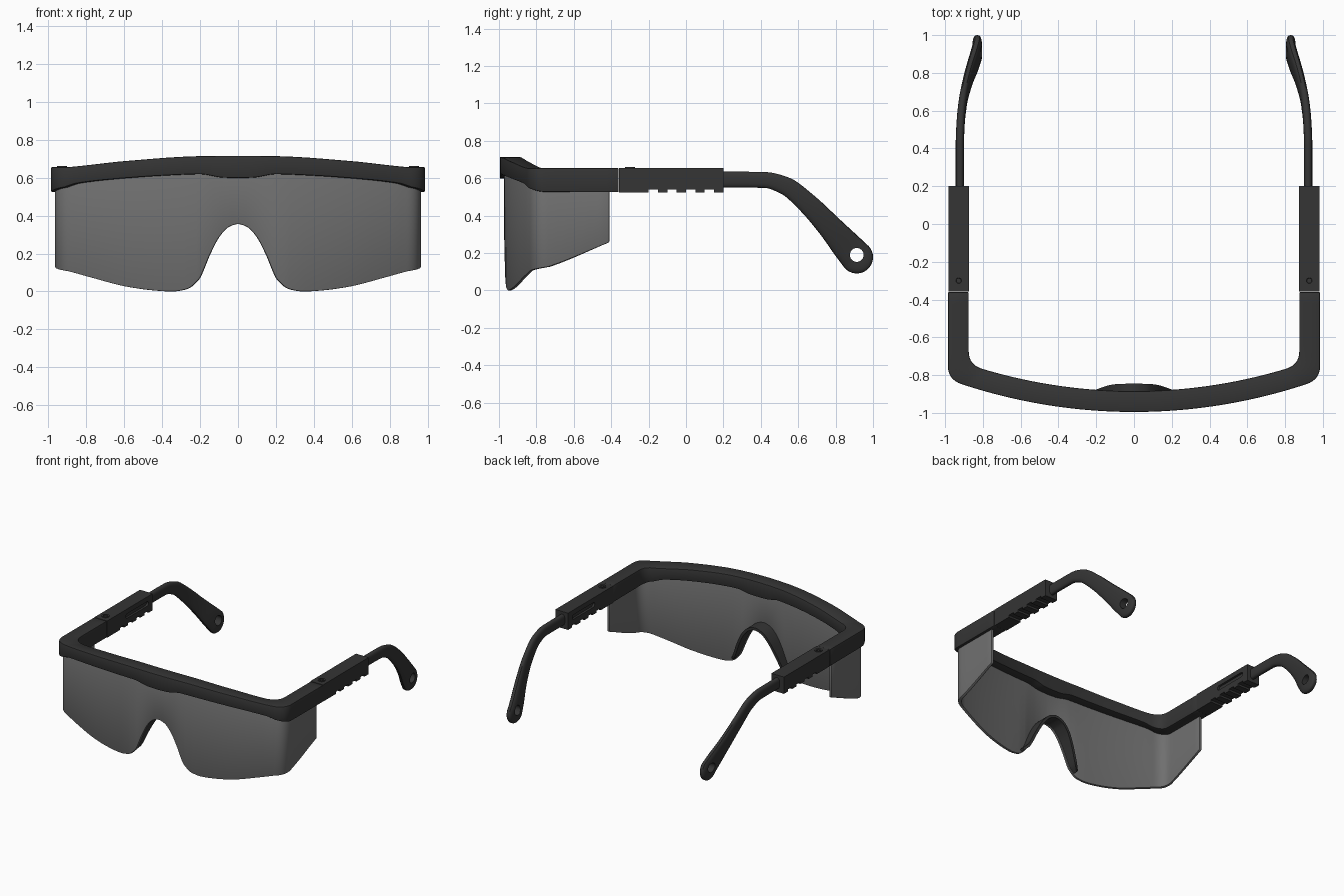
import bpy, bmesh, math
from mathutils import Vector

if "Cube" in bpy.data.objects:
    bpy.data.objects.remove(bpy.data.objects["Cube"])


def curve(pts, t):
    """Smooth monotone interpolation of (t, value) pairs."""
    if t <= pts[0][0]:
        return pts[0][1]
    if t >= pts[-1][0]:
        return pts[-1][1]
    n = len(pts)
    s = [(pts[i + 1][1] - pts[i][1]) / (pts[i + 1][0] - pts[i][0]) for i in range(n - 1)]

    def slope(i):
        if i == 0:
            return 0.0
        if i == n - 1:
            return s[-1]
        a, b = s[i - 1], s[i]
        return 0.0 if a * b <= 0 else 2 * a * b / (a + b)
    i = max(k for k in range(n - 1) if pts[k][0] <= t)
    w = pts[i + 1][0] - pts[i][0]
    u = (t - pts[i][0]) / w
    return ((2*u**3 - 3*u*u + 1) * pts[i][1] + (u**3 - 2*u*u + u) * w * slope(i)
            + (3*u*u - 2*u**3) * pts[i + 1][1] + (u**3 - u*u) * w * slope(i + 1))


def material(name, c):
    m = bpy.data.materials.new(name)
    m.diffuse_color = (c, c, c, 1)
    m.use_nodes = True
    m.node_tree.nodes["Principled BSDF"].inputs["Base Color"].default_value = m.diffuse_color
    return m


DARK = material("dark_plastic", 0.035)
TINT = material("tinted_lens", 0.16)


def loft(name, rings, mat, start=True, end=True):
    """Skin closed rings of points into one object."""
    bm = bmesh.new()
    vs = [[bm.verts.new(p) for p in r] for r in rings]
    k = len(rings[0])
    for a, b in zip(vs, vs[1:]):
        for i in range(k):
            bm.faces.new((a[i], a[(i + 1) % k], b[(i + 1) % k], b[i]))
    if start:
        bm.faces.new(vs[0])
    if end:
        bm.faces.new(vs[-1])
    bmesh.ops.recalc_face_normals(bm, faces=bm.faces)
    me = bpy.data.meshes.new(name)
    bm.to_mesh(me)
    bm.free()
    ob = bpy.data.objects.new(name, me)
    bpy.context.collection.objects.link(ob)
    me.materials.append(mat)
    return ob


def finish(ob, cutter=None, bevel=0.0):
    """Cut, mirror, soften edges, apply and shade."""
    if cutter:
        cutter.hide_render = True
        m = ob.modifiers.new("cut", 'BOOLEAN')
        m.object, m.operation, m.solver = cutter, 'DIFFERENCE', 'EXACT'
    m = ob.modifiers.new("mirror", 'MIRROR')
    m.use_clip = True
    if bevel:
        m = ob.modifiers.new("bevel", 'BEVEL')
        m.width, m.segments = bevel, 2
        m.limit_method, m.angle_limit = 'ANGLE', math.radians(50)
    bpy.ops.object.select_all(action='DESELECT')
    ob.select_set(True)
    bpy.context.view_layer.objects.active = ob
    bpy.ops.object.convert(target='MESH')
    bpy.ops.object.shade_smooth_by_angle(angle=math.radians(35))
    if cutter:
        bpy.data.objects.remove(cutter)


# Plan outline shared by brow frame and lens, inset by d
R = 2.9


def arc_y(x, d):
    return R - 0.995 - math.sqrt((R - d) ** 2 - x * x)


def outline(d, y_end, n=70):
    """Right half of the U outline as (t, x, y): front t<0.915, corner to 1, then side."""
    cx = 0.985 - d
    cy = arc_y(cx, d)
    r = 0.07
    x0, y1 = cx - r, cy + r
    pts = [(0.915 * i / n, x0 * i / n, arc_y(x0 * i / n, d)) for i in range(n + 1)]
    a, b, c = Vector((x0, arc_y(x0, d))), Vector((cx, cy)), Vector((cx, y1))
    for i in range(1, 9):
        u = i / 8
        p = a * (1 - u) ** 2 + b * 2 * u * (1 - u) + c * u * u
        pts.append((0.915 + 0.085 * u, p.x, p.y))
    for i in range(1, 7):
        y = y1 + (y_end - y1) * i / 6
        pts.append((1 + (y_end + 0.775) * i / 6, cx, y))
    return pts


TOP = [(0, .715), (.2, .713), (.6, .687), (.85, .66), (.91, .655), (1.5, .655)]
LOW = [(0, .598), (.08, .6), (.2, .618), (.35, .613), (.6, .597), (.85, .57),
       (.93, .545), (1, .527), (1.5, .525)]
LENS = [(0, .355), (.05, .34), (.1, .29), (.15, .2), (.2, .085), (.21, .067), (.28, .012),
        (.36, 0), (.45, .005), (.6, .025), (.8, .075), (.93, .11), (1, .127), (1.365, .258)]


def wall(name, d0, d1, y_end, low, top, mat):
    rings = []
    for (t, x, y), (_, xi, yi) in zip(outline(d0, y_end), outline(d1, y_end)):
        a, b = low(t), top(t)
        rings.append([(x, y, a), (x, y, b), (xi, yi, b), (xi, yi, a)])
    return loft(name, rings, mat, start=False)


# Brow frame and wraparound lens
finish(wall("brow_frame", 0, .11, -.36, lambda t: curve(LOW, t), lambda t: curve(TOP, t), DARK),
       bevel=.006)
finish(wall("lens", .021, .041, -.41, lambda t: curve(LENS, t),
            lambda t: curve(LOW, t) + .02, TINT), bevel=.004)

# Nose flange running along the lens arch
rings = []
for i in range(33):
    x = .24 * i / 32
    z = curve(LENS, x)
    s = (curve(LENS, x + .004) - curve(LENS, abs(x - .004))) / .008
    nx, nz = -s / math.hypot(s, 1) * .02, .02 / math.hypot(s, 1)
    yf = arc_y(x, .03)
    yb = curve([(0, -.845), (.08, -.848), (.2, -.885), (.24, -.915)], x)
    rings.append([(x, yf, z), (x, yb, z), (x + nx, yb, z + nz), (x + nx, yf, z + nz)])
finish(loft("nose_flange", rings, DARK, start=False))

# Hinge block with ratchet teeth below and a slot on the inner face
prof = [(.2, .655), (-.358, .655), (-.358, .525), (-.2, .525), (-.2, .541)]
for k in range(4):
    y = -.15 + .1 * k
    prof += [(y, .541), (y, .525), (y + .05, .525)]
    if k < 3:
        prof.append((y + .05, .541))
block = loft("arm_block", [[(x, y, z) for y, z in prof] for x in (.873, .982)], DARK)
slot = []
for i in range(16):
    a = math.pi * (i + .5) / 8
    slot.append((.01 + .018 * math.cos(a) + math.copysign(.12, math.cos(a)), .6 + .018 * math.sin(a)))
finish(block, loft("slot_cutter", [[(x, y, z) for y, z in slot] for x in (.85, .89)], DARK))

# Hinge screw with recessed head
finish(loft("hinge_screw", [[(.928 + r * math.cos(a * math.pi / 12), -.3 + r * math.sin(a * math.pi / 12), z)
                             for a in range(24)]
                            for r, z in ((.027, .64), (.027, .661), (.015, .661), (.013, .656))], DARK))

# Temple arm: (y, z, half height, x, half thickness)
ST = [(.15, .5925, .0425, .922, .022), (.3, .5925, .0425, .922, .022),
      (.42, .591, .0425, .922, .022), (.53, .56, .048, .918, .022),
      (.65, .465, .055, .905, .022), (.765, .345, .065, .878, .024),
      (.86, .237, .08, .846, .027), (.913, .178, .087, .83, .027)]
N = 42
path = [[curve([(i, s[c]) for i, s in enumerate(ST)], 7 * j / N) for c in range(5)]
        for j in range(N + 1)]
rings = []


def section(y, z, h, x, w, dy, dz):
    ring = []
    for i in range(20):
        a = math.tau * i / 20
        c, s = (math.copysign(abs(f(a)) ** .75, f(a)) for f in (math.cos, math.sin))
        ring.append((x + w * c, y - dz * h * s, z + dy * h * s))
    rings.append(ring)


for j, p in enumerate(path):
    a, b = path[max(j - 1, 0)], path[min(j + 1, N)]
    d = Vector((b[0] - a[0], b[1] - a[1])).normalized()
    section(*p, d.x, d.y)
y, z, h, x, w = ST[-1]
for i in range(1, 9):
    a = math.radians(10.6 * i)
    section(y + d.x * h * math.sin(a), z + d.y * h * math.sin(a), h * math.cos(a), x,
            w * math.cos(a) ** .5, d.x, d.y)
hole = [(.913 + .037 * math.cos(i * math.pi / 14), .19 + .037 * math.sin(i * math.pi / 14))
        for i in range(28)]
finish(loft("temple_arm", rings, DARK),
       loft("hole_cutter", [[(x, y, z) for y, z in hole] for x in (.7, .95)], DARK))
